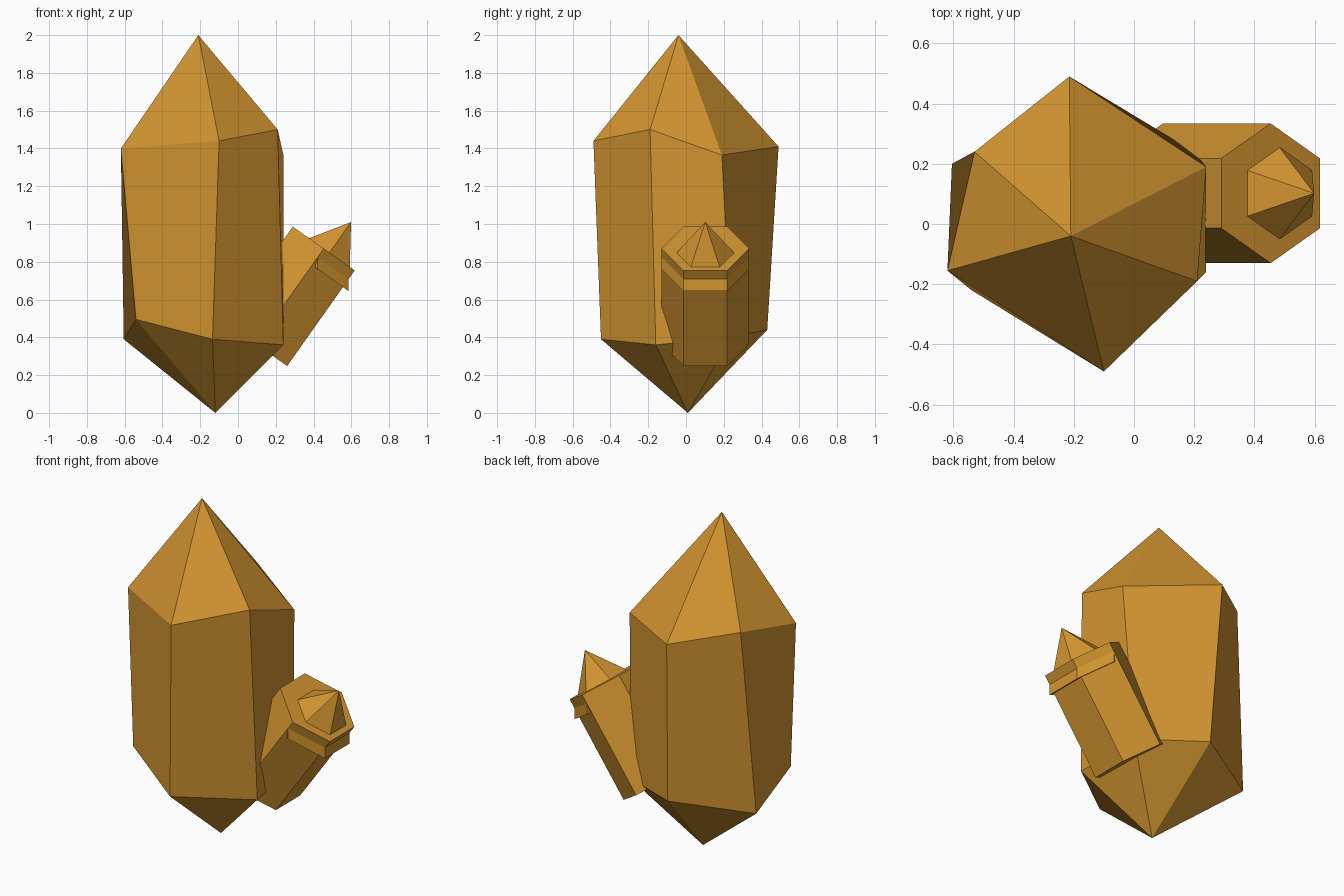
import bpy
from math import cos, sin, pi
from mathutils import Vector

cube = bpy.data.objects.get("Cube")
if cube:
    bpy.data.objects.remove(cube, do_unlink=True)

amber = bpy.data.materials.new("amber")
amber.use_nodes = True
colour = (0.65, 0.30, 0.03, 1)
amber.diffuse_color = colour
bsdf = next(n for n in amber.node_tree.nodes if n.type == 'BSDF_PRINCIPLED')
bsdf.inputs["Base Color"].default_value = colour


def loft(name, rings):
    """Join rings of points into a closed shell; a ring of one point is a tip."""
    verts, faces, starts = [], [], []
    for ring in rings:
        starts.append(len(verts))
        verts += [tuple(p) for p in ring]
    for k in range(len(rings) - 1):
        a, b = rings[k], rings[k + 1]
        n = max(len(a), len(b))
        for i in range(n):
            j = (i + 1) % n
            quad = [starts[k] + i % len(a), starts[k] + j % len(a),
                    starts[k + 1] + j % len(b), starts[k + 1] + i % len(b)]
            faces.append(list(dict.fromkeys(quad)))
    # Flat ends
    if len(rings[0]) > 1:
        faces.append(list(reversed(range(len(rings[0])))))
    if len(rings[-1]) > 1:
        faces.append(list(range(starts[-1], len(verts))))
    mesh = bpy.data.meshes.new(name)
    mesh.from_pydata(verts, [], faces)
    mesh.materials.append(amber)
    mesh.update()
    obj = bpy.data.objects.new(name, mesh)
    bpy.context.collection.objects.link(obj)
    return obj


# Large irregular crystal, pointed at both ends
lower = [(-0.54, -0.22, 0.495), (-0.135, -0.45, 0.39), (0.24, -0.16, 0.36),
         (0.20, 0.24, 0.40), (-0.18, 0.43, 0.44), (-0.605, 0.20, 0.39)]
upper = [(-0.62, -0.155, 1.40), (-0.10, -0.49, 1.44), (0.21, -0.19, 1.50),
         (0.24, 0.19, 1.365), (-0.215, 0.49, 1.41), (-0.53, 0.24, 1.47)]
loft("large_crystal", [[(-0.12, 0.01, 0)], lower, upper, [(-0.21, -0.04, 2)]])

# Small crystal leaning out to the side
axis = Vector((0.577, 0, 0.816))
side = Vector((0.816, 0, -0.577))
top = Vector((0.454, 0.102, 0.87))
radius, shift = 0.232, 0.037


def hexagon(r, along, offset=0):
    """Hexagon across the leaning axis, moved outward by offset."""
    centre = top + axis * along + side * offset
    return [centre + side * r * cos(a) + Vector((0, r * sin(a), 0))
            for a in [pi / 6 + i * pi / 3 for i in range(6)]]


loft("small_crystal", [hexagon(radius, -0.62), hexagon(radius, 0)])
loft("small_crystal_ledge", [hexagon(radius, -0.108, shift), hexagon(radius, -0.055)])
loft("small_crystal_tip", [hexagon(0.152, 0, shift), [top + axis * 0.198 + side * shift]])
